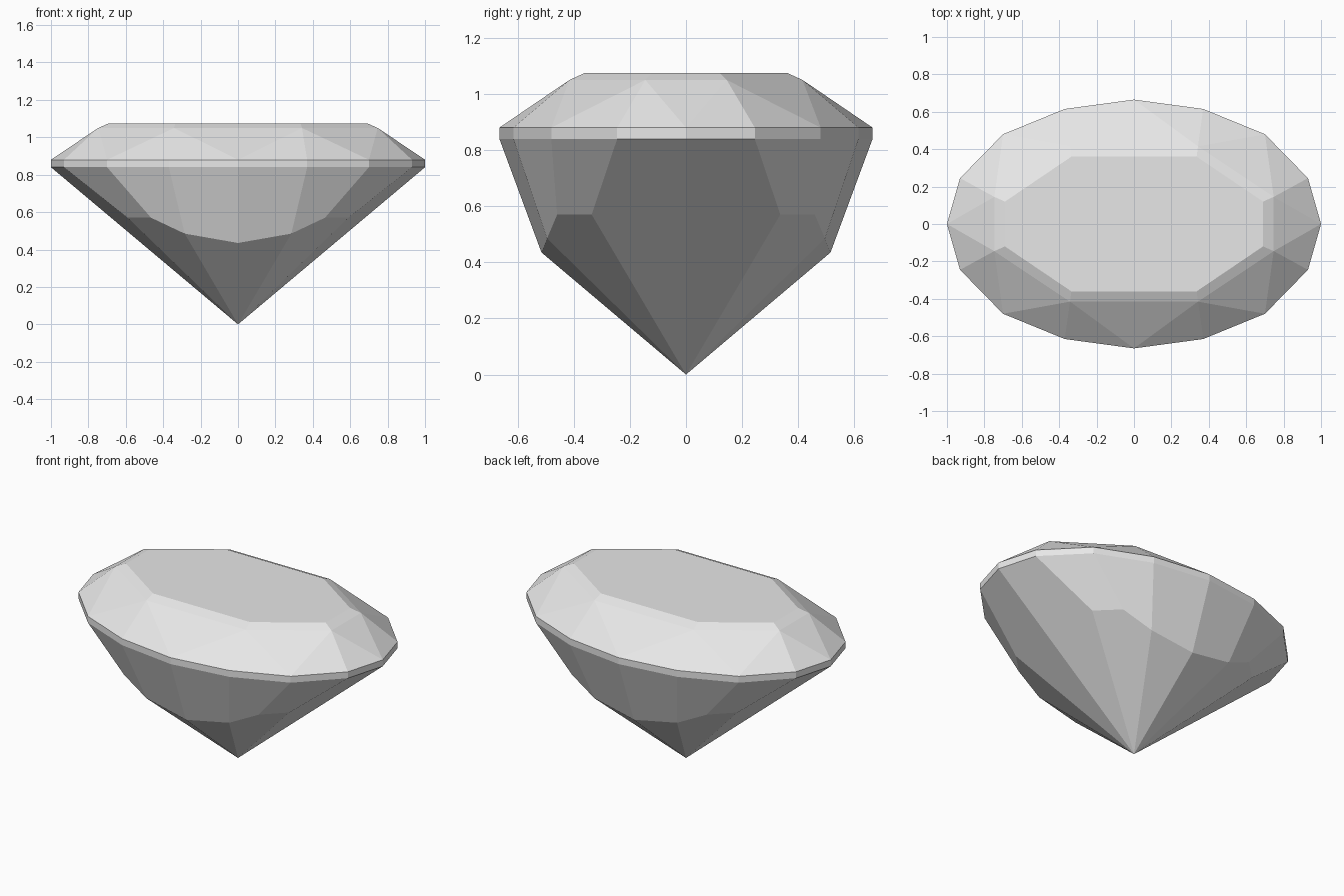
import bpy
import bmesh
import math

cube = bpy.data.objects.get("Cube")
if cube:
    bpy.data.objects.remove(cube, do_unlink=True)

# Facet corners of one quarter, as height and (x, y) outline
GIRDLE = [(1, 0), (0.93, 0.245), (0.70, 0.48), (0.37, 0.615), (0, 0.665)]
LEVELS = [
    (1.075, [(0.69, 0.12), (0.335, 0.36)]),      # table
    (1.05, [(0.747, 0.145), (0.342, 0.415)]),    # star facet corners
    (0.88, GIRDLE),                              # girdle top
    (0.84, GIRDLE),                              # girdle bottom
    (0.57, [(0.59, 0.336), (0.465, 0.459)]),     # pavilion corner break
    (0.485, [(0.285, 0.495)]),                   # pavilion side break
    (0.435, [(0, 0.515)]),                       # pavilion front break
    (0, [(0, 0)]),                               # culet
]


def mirrored(points):
    """Repeat quarter points across both axes without duplicates."""
    return {(sx * x + 0.0, sy * y + 0.0)
            for x, y in points for sx in (1, -1) for sy in (1, -1)}


# Stone material
stone = bpy.data.materials.new("pale_grey_stone")
stone.use_nodes = True
grey = (0.8, 0.8, 0.8, 1)
stone.diffuse_color = grey
for node in stone.node_tree.nodes:
    if node.type == "BSDF_PRINCIPLED":
        node.inputs["Base Color"].default_value = grey

# Cut gemstone: convex hull of the facet corners, coplanar faces merged
bm = bmesh.new()
for z, outline in LEVELS:
    for x, y in sorted(mirrored(outline)):
        bm.verts.new((x, y, z))
hull = bmesh.ops.convex_hull(bm, input=bm.verts[:])
loose = [v for v in bm.verts if not v.link_faces]
bmesh.ops.delete(bm, geom=loose, context="VERTS")
bmesh.ops.dissolve_limit(bm, angle_limit=math.radians(1.5),
                         verts=bm.verts[:], edges=bm.edges[:])
bmesh.ops.recalc_face_normals(bm, faces=bm.faces[:])
mesh = bpy.data.meshes.new("gemstone")
bm.to_mesh(mesh)
bm.free()
mesh.materials.append(stone)
gem = bpy.data.objects.new("gemstone", mesh)
bpy.context.collection.objects.link(gem)
